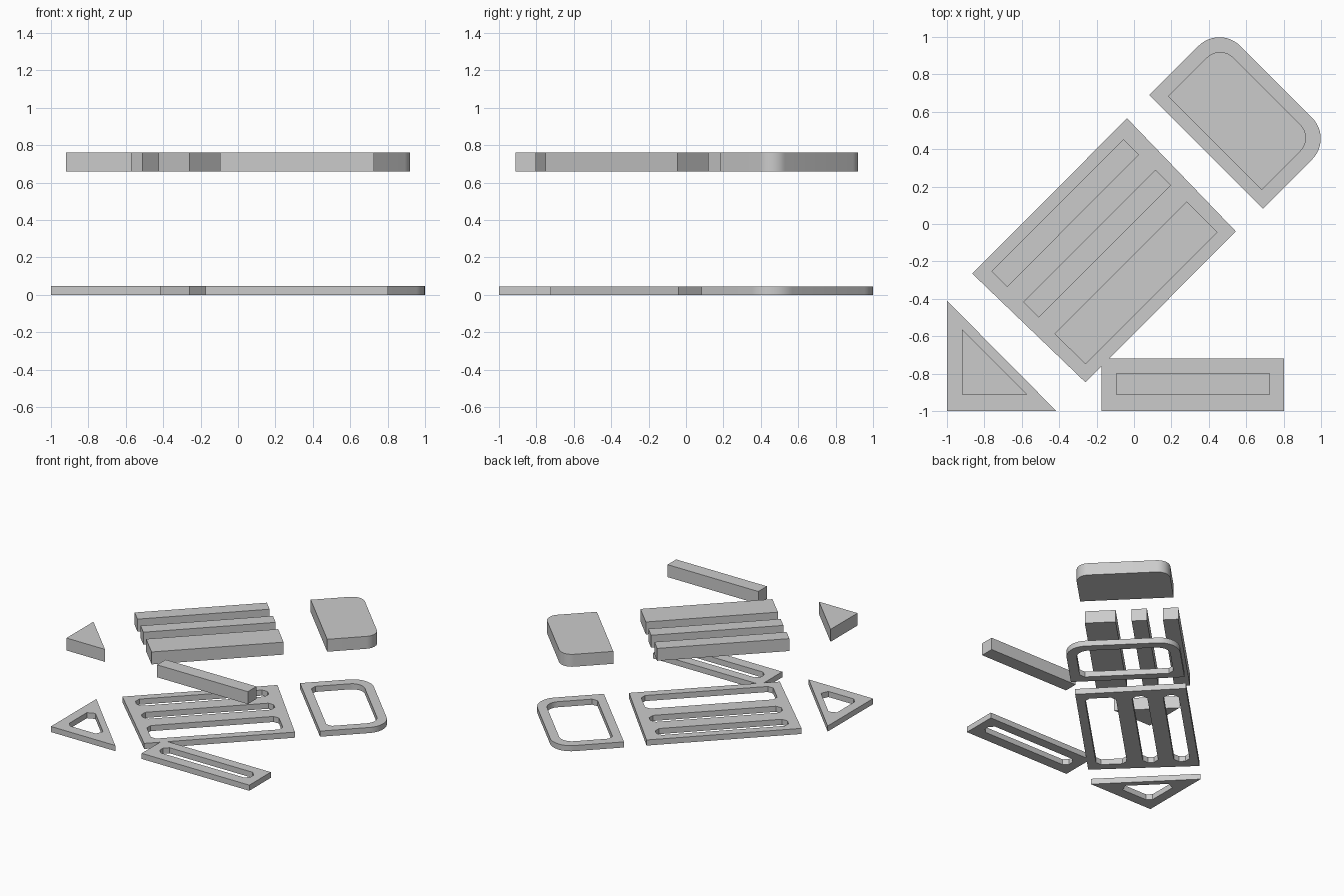
import bpy, bmesh, math
from mathutils import Vector

if "Cube" in bpy.data.objects:
    bpy.data.objects.remove(bpy.data.objects["Cube"])

FRAME_Z = (0.0, 0.046)
INSERT_Z = (0.658, 0.76)
CHAMFER = 0.035


def outline(points, radii, segs):
    """Corner points to a loop, rounding (or chamfering) each corner."""
    loop, n = [], len(points)
    for i in range(n):
        p = Vector(points[i])
        r, s = radii[i], segs[i]
        if r == 0:
            loop.append(p)
            continue
        a = (Vector(points[i - 1]) - p).normalized()
        b = (Vector(points[(i + 1) % n]) - p).normalized()
        half = a.angle(b) / 2
        c = p + (a + b).normalized() * r / math.sin(half)
        start = p + a * r / math.tan(half) - c
        end = p + b * r / math.tan(half) - c
        sweep = math.pi - 2 * half
        for k in range(s + 1):
            t = k / s
            loop.append(c + (start * math.sin((1 - t) * sweep)
                             + end * math.sin(t * sweep)) / math.sin(sweep))
    return loop


def plate(name, loops, z):
    """Fill an outline (with optional holes) and extrude it upward."""
    bm = bmesh.new()
    edges = []
    for loop in loops:
        vs = [bm.verts.new((p.x, p.y, z[0])) for p in loop]
        edges += [bm.edges.new((vs[i - 1], vs[i])) for i in range(len(vs))]
    bmesh.ops.triangle_fill(bm, edges=edges, use_beauty=True, normal=(0, 0, 1))
    ext = bmesh.ops.extrude_face_region(bm, geom=bm.faces[:], use_keep_orig=True)
    top = [g for g in ext["geom"] if isinstance(g, bmesh.types.BMVert)]
    bmesh.ops.translate(bm, verts=top, vec=(0, 0, z[1] - z[0]))
    bmesh.ops.recalc_face_normals(bm, faces=bm.faces[:])
    me = bpy.data.meshes.new(name)
    bm.to_mesh(me)
    bm.free()
    ob = bpy.data.objects.new(name, me)
    bpy.context.collection.objects.link(ob)
    return ob


def part(name, outer, holes, outer_r=None, hole_r=None):
    """A frame on the ground and the matching inserts floating above it."""
    none = [0] * len(outer)
    loops = [outline(outer, outer_r or none, [12] * len(outer))]
    for i, h in enumerate(holes):
        r = hole_r or [0] * len(h)
        # sharp insert corners become chamfers in the frame opening
        loops.append(outline(h, [v or CHAMFER for v in r],
                             [12 if v else 1 for v in r]))
        obs.append(plate(f"{name}_insert_{i + 1}",
                         [outline(h, r, [12] * len(h))], INSERT_Z))
    obs.append(plate(f"{name}_frame", loops, FRAME_Z))


obs = []

# triangle
part("triangle", [(-1, -1), (-0.415, -1), (-1, -0.41)],
     [[(-0.92, -0.912), (-0.57, -0.912), (-0.92, -0.562)]])

# long bar
part("bar", [(-0.175, -1), (0.803, -1), (0.803, -0.72), (-0.175, -0.72)],
     [[(-0.097, -0.912), (0.728, -0.912), (0.728, -0.8), (-0.097, -0.8)]])

# slotted panel
part("slotted_panel",
     [(-0.865, -0.265), (-0.26, -0.846), (0.545, -0.04), (-0.037, 0.565)],
     [[(-0.762, -0.253), (-0.678, -0.337), (0.027, 0.371), (-0.055, 0.453)],
      [(-0.592, -0.418), (-0.51, -0.5), (0.197, 0.207), (0.115, 0.289)],
      [(-0.425, -0.586), (-0.26, -0.75), (0.446, -0.045), (0.281, 0.12)]])


# end cap with two rounded corners, laid out along the diagonals
def diagonal(u0, u1, v):
    return [((u + w) / 2, (u - w) / 2)
            for u, w in ((u0, -v), (u0, v), (u1, v), (u1, -v))]


part("end_cap", diagonal(0.77, 1.52, 0.607), [diagonal(0.865, 1.42, 0.5)],
     [0, 0, 0.157, 0.157], [0, 0, 0.097, 0.097])

# smooth the curved corners only
for ob in obs:
    if ob.name.startswith("end_cap"):
        bpy.ops.object.select_all(action='DESELECT')
        ob.select_set(True)
        bpy.context.view_layer.objects.active = ob
        bpy.ops.object.shade_smooth_by_angle(angle=math.radians(20))
